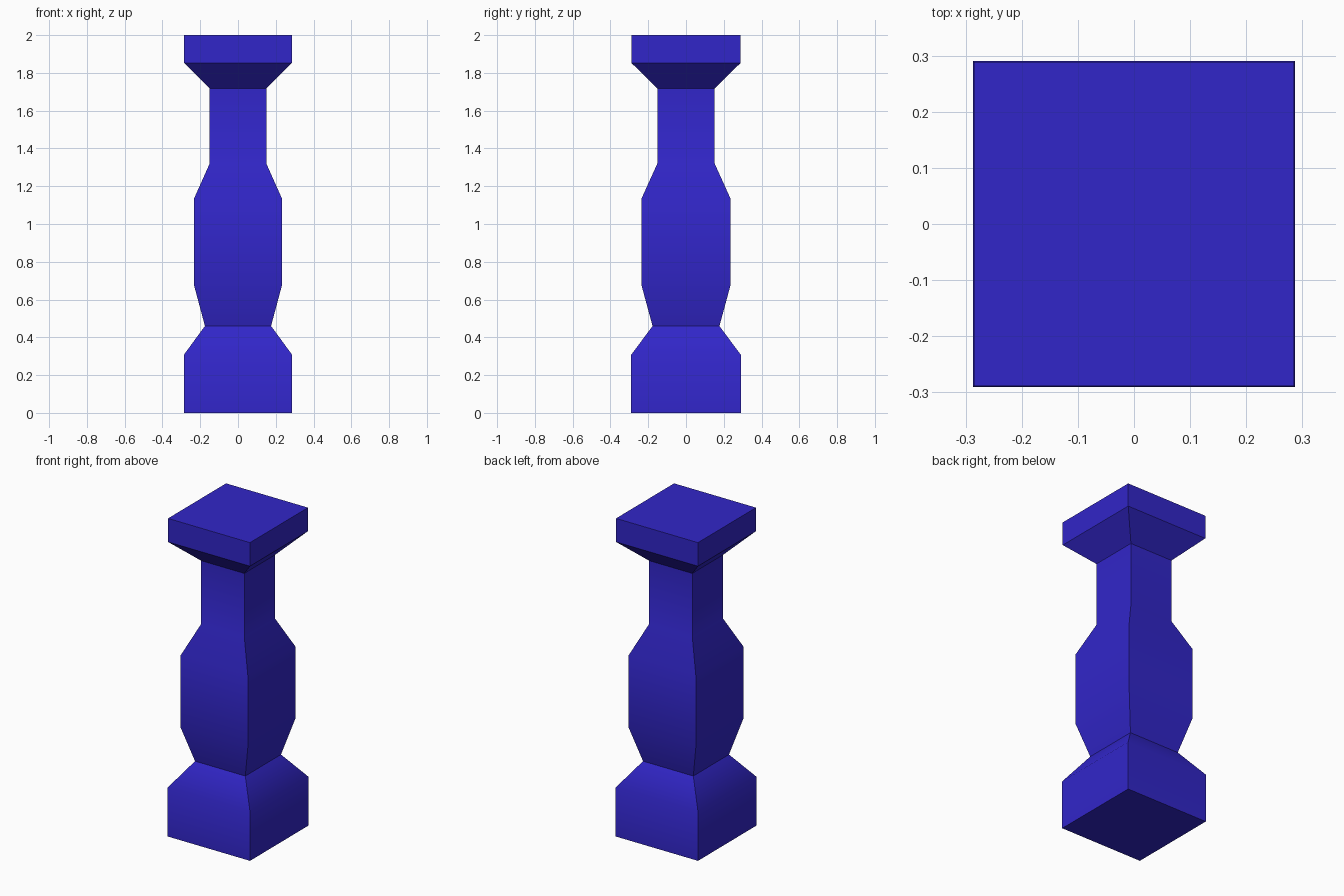
import bpy
import bmesh
import math

cube = bpy.data.objects.get("Cube")
if cube:
    bpy.data.objects.remove(cube, do_unlink=True)

blue = bpy.data.materials.new("deep_blue")
blue.use_nodes = True
colour = (0.031, 0.019, 0.58, 1)
blue.diffuse_color = colour
blue.node_tree.nodes["Principled BSDF"].inputs["Base Color"].default_value = colour

DEPTH_RATIO = 1.012  # slightly deeper than wide


def square_turning(name, profile, cap_bottom=False, cap_top=False):
    """Stack square rings of (half width, height) and skin them."""
    bm = bmesh.new()
    rings = []
    for w, z in profile:
        d = w * DEPTH_RATIO
        rings.append([bm.verts.new((sx * w, sy * d, z))
                      for sx, sy in ((-1, -1), (1, -1), (1, 1), (-1, 1))])
    for low, high in zip(rings, rings[1:]):
        for i in range(4):
            j = (i + 1) % 4
            bm.faces.new((low[i], low[j], high[j], high[i]))
    if cap_bottom:
        bm.faces.new(rings[0][::-1])
    if cap_top:
        bm.faces.new(rings[-1])
    mesh = bpy.data.meshes.new(name)
    bm.to_mesh(mesh)
    bm.free()
    mesh.materials.append(blue)
    obj = bpy.data.objects.new(name, mesh)
    bpy.context.collection.objects.link(obj)
    # Soft shading along the profile, crisp corners
    bpy.ops.object.select_all(action="DESELECT")
    obj.select_set(True)
    bpy.context.view_layer.objects.active = obj
    bpy.ops.object.shade_smooth_by_angle(angle=math.radians(42))
    return obj


# Plinth with sloped shoulders
square_turning("base", [(0.287, 0), (0.287, 0.307), (0.175, 0.46)], cap_bottom=True)

# Swelling belly and straight neck
square_turning("shaft", [(0.175, 0.46), (0.234, 0.68), (0.234, 1.132),
                         (0.15, 1.32), (0.15, 1.718)])

# Flared underside and flat slab
square_turning("capital", [(0.15, 1.718), (0.285, 1.852), (0.285, 2)], cap_top=True)
